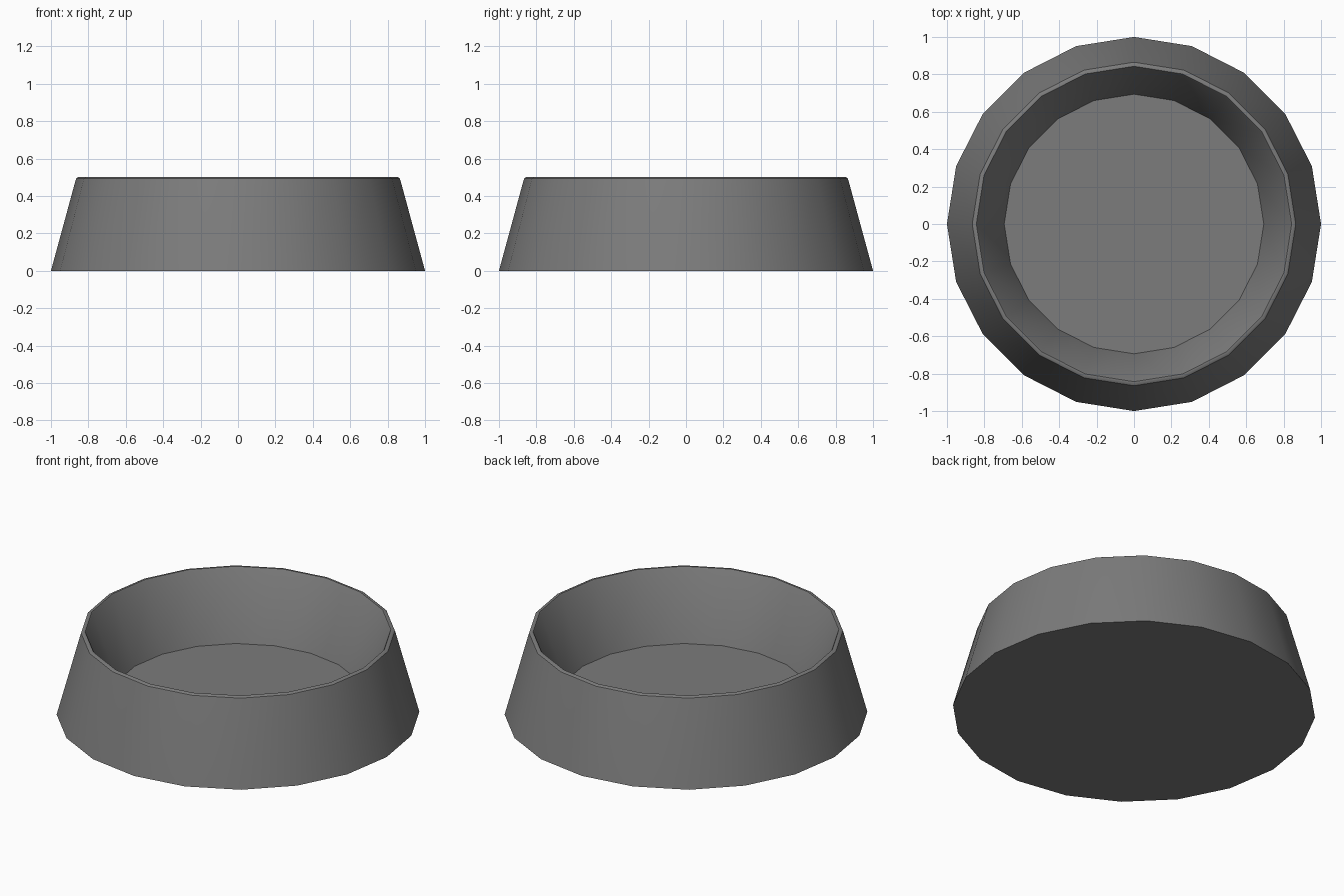
import bpy, bmesh, math

if "Cube" in bpy.data.objects:
    bpy.data.objects.remove(bpy.data.objects["Cube"])

SIDES = 20

# bowl cross-section (radius, height): outer base, rounded rim, inner wall, floor
PROFILE = [(1.0, 0.0), (0.868, 0.485), (0.865, 0.494), (0.855, 0.5),
           (0.843, 0.5), (0.838, 0.494), (0.694, 0.10)]


def lathe(name, profile, sides):
    """Revolve a profile around z and cap both ends."""
    bm = bmesh.new()
    rings = []
    for r, z in profile:
        rings.append([bm.verts.new((r * math.cos(2 * math.pi * i / sides),
                                    r * math.sin(2 * math.pi * i / sides), z))
                      for i in range(sides)])
    for a, b in zip(rings, rings[1:]):
        for i in range(sides):
            j = (i + 1) % sides
            bm.faces.new((a[i], a[j], b[j], b[i]))
    bm.faces.new(rings[0][::-1])   # underside
    bm.faces.new(rings[-1])        # inner floor
    bmesh.ops.recalc_face_normals(bm, faces=bm.faces)
    mesh = bpy.data.meshes.new(name)
    bm.to_mesh(mesh)
    bm.free()
    obj = bpy.data.objects.new(name, mesh)
    bpy.context.collection.objects.link(obj)
    return obj


# bowl body in dark grey
bowl = lathe("bowl", PROFILE, SIDES)
dark = bpy.data.materials.new("dark_grey")
dark.diffuse_color = (0.2, 0.2, 0.2, 1)
dark.use_nodes = True
dark.node_tree.nodes["Principled BSDF"].inputs["Base Color"].default_value = dark.diffuse_color
bowl.data.materials.append(dark)
bpy.context.view_layer.objects.active = bowl
bowl.select_set(True)
bpy.ops.object.shade_smooth_by_angle(angle=math.radians(40))
